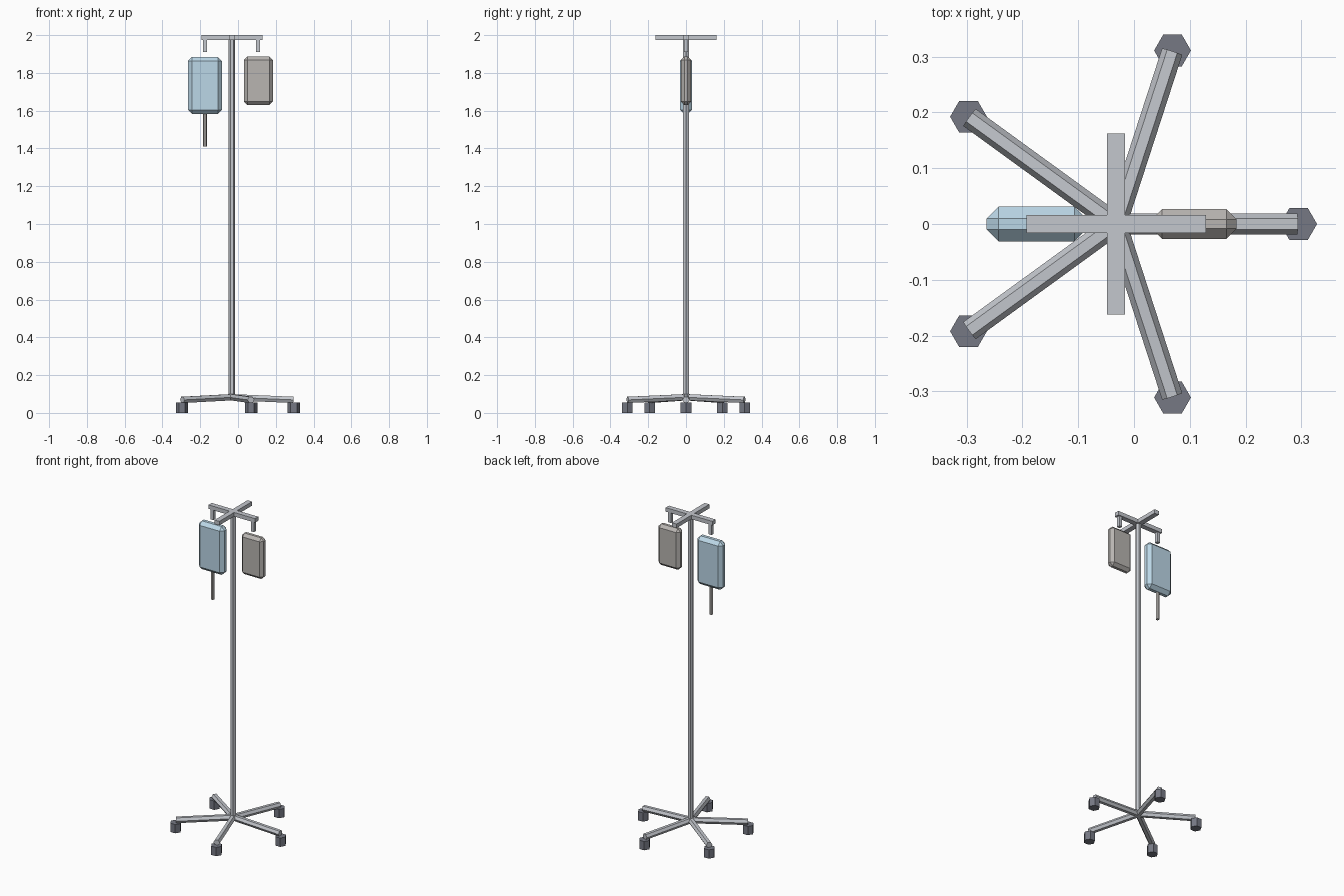
import bpy, math
from mathutils import Vector, Matrix

if "Cube" in bpy.data.objects:
    bpy.data.objects.remove(bpy.data.objects["Cube"])

PX = -0.032  # pole axis x


def mat(name, rgb):
    m = bpy.data.materials.new(name)
    m.diffuse_color = (*rgb, 1)
    m.use_nodes = True
    m.node_tree.nodes["Principled BSDF"].inputs["Base Color"].default_value = m.diffuse_color
    return m


STEEL = mat("steel", (0.55, 0.57, 0.61))
RUBBER = mat("rubber", (0.18, 0.19, 0.23))
BLUE = mat("blue_fluid", (0.50, 0.68, 0.80))
GREY = mat("grey_fluid", (0.48, 0.46, 0.44))


def finish(name, m):
    ob = bpy.context.object
    ob.name = name
    ob.data.materials.append(m)
    return ob


def box(name, loc, size, m, bevel=0):
    bpy.ops.mesh.primitive_cube_add(size=1, location=loc)
    ob = finish(name, m)
    ob.data.transform(Matrix.Diagonal((*size, 1)))
    if bevel:
        b = ob.modifiers.new("chamfer", "BEVEL")
        b.width, b.segments = bevel, 1
    return ob


def rod(name, a, b, r, m, sides=6):
    # hexagonal rod from a to b
    a, b = Vector(a), Vector(b)
    d = b - a
    bpy.ops.mesh.primitive_cylinder_add(vertices=sides, radius=r, depth=d.length, location=(a + b) / 2)
    ob = finish(name, m)
    # vertices on the +-x axis when upright, +-sideways when lying down
    if abs(d.z) > d.xy.length:
        ob.data.transform(Matrix.Rotation(math.pi / 2, 4, "Z"))
    else:
        ob.rotation_euler = (0, math.atan2(d.xy.length, d.z), math.atan2(d.y, d.x))
    return ob


# pole
rod("pole", (PX, 0, 0.07), (PX, 0, 1.985), 0.017, STEEL)

# five-legged base with casters
for i in range(5):
    t = i * math.tau / 5
    c, s = math.cos(t), math.sin(t)
    rod(f"leg_{i + 1}", (PX, 0, 0.083), (PX + 0.325 * c, 0.325 * s, 0.069), 0.019, STEEL)
    x, y = PX + 0.327 * c, 0.327 * s
    rod(f"caster_{i + 1}", (x, y, 0), (x, y, 0.055), 0.033, RUBBER)

# crossed hanger bars
box("hanger_bar_x", (PX, 0, 1.9875), (0.322, 0.032, 0.025), STEEL)
box("hanger_bar_y", (PX, 0, 1.9875), (0.032, 0.324, 0.025), STEEL)

# hooks
for side, x in (("left", -0.174), ("right", 0.107)):
    box(f"hook_{side}", (x, 0, 1.945), (0.021, 0.021, 0.07), STEEL)

# fluid bags and drip tube
box("blue_bag", (-0.175, 0, 1.734), (0.178, 0.062, 0.302), BLUE, 0.021)
box("grey_bag", (0.108, 0, 1.758), (0.152, 0.053, 0.257), GREY, 0.018)
rod("drip_tube", (-0.175, 0, 1.409), (-0.175, 0, 1.59), 0.0105, GREY)
